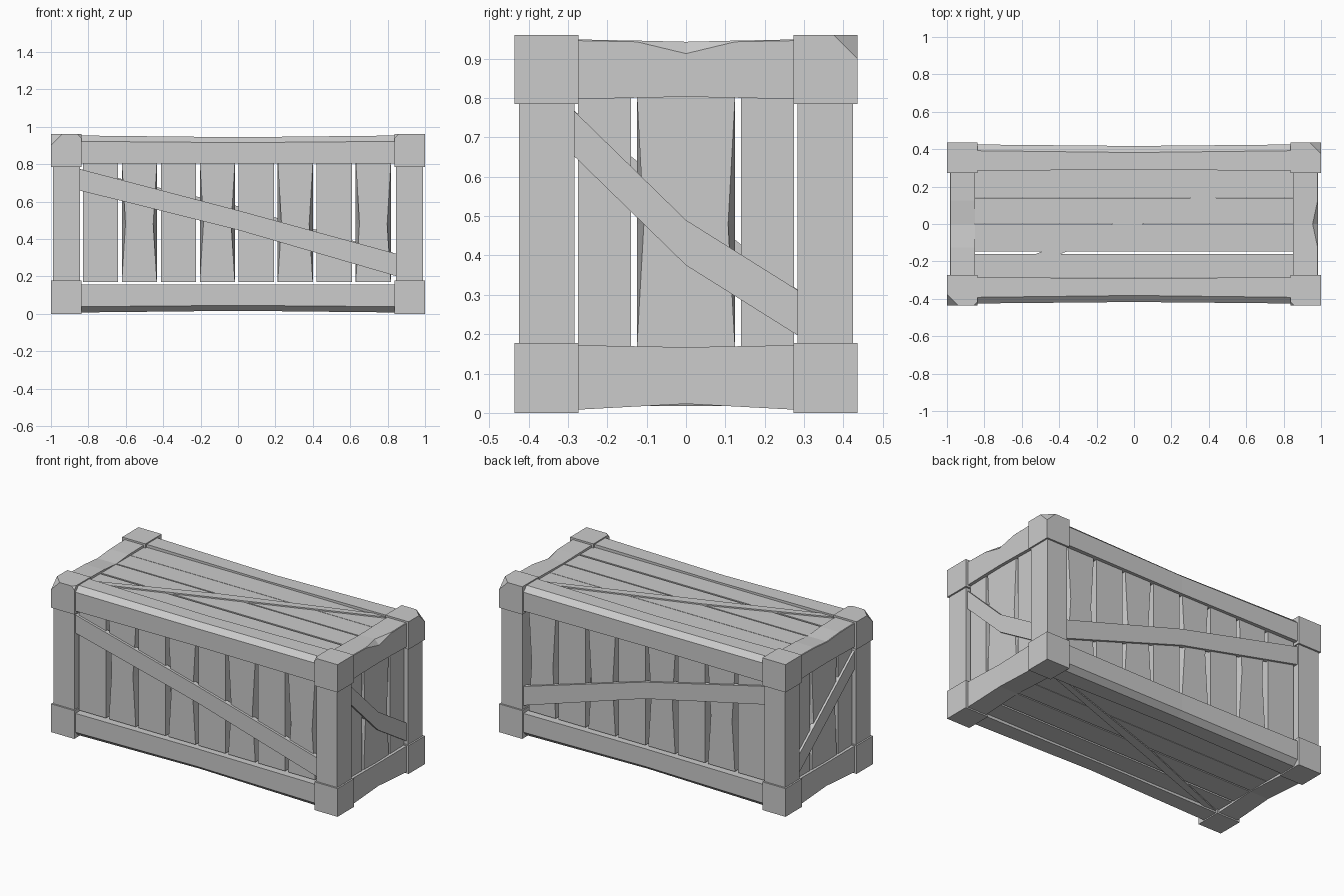
import bpy
import bmesh
from mathutils import Vector

if "Cube" in bpy.data.objects:
    bpy.data.objects.remove(bpy.data.objects["Cube"], do_unlink=True)

# One plain grey material
GREY = (0.6, 0.6, 0.6, 1)
mat = bpy.data.materials.new("weathered grey")
mat.use_nodes = True
mat.diffuse_color = GREY
mat.node_tree.nodes["Principled BSDF"].inputs["Base Color"].default_value = GREY

H = 0.96  # overall height


def finish(name, bm):
    bmesh.ops.recalc_face_normals(bm, faces=bm.faces)
    mesh = bpy.data.meshes.new(name)
    bm.to_mesh(mesh)
    bm.free()
    mesh.materials.append(mat)
    bpy.context.collection.objects.link(bpy.data.objects.new(name, mesh))


def loft(name, sections, place):
    """Skin cross-sections (s, [(u, v), ...]) along s; place maps to xyz."""
    bm = bmesh.new()
    rings = [[bm.verts.new(place(s, u, v)) for u, v in prof] for s, prof in sections]
    n = len(rings[0])
    for a, b in zip(rings, rings[1:]):
        for i in range(n):
            j = (i + 1) % n
            bm.faces.new((a[i], a[j], b[j], b[i]))
    bm.faces.new(rings[0])
    bm.faces.new(rings[-1])
    finish(name, bm)


def rect(u0, u1, v0, v1, pinch=0):
    """Rectangle whose outer (v1) side may be pinched narrower."""
    return [(u0, v0), (u1, v0), (u1 - pinch, v1), (u0 + pinch, v1)]


def box(name, lo, hi, chips=()):
    """Box with corners knocked off; chips are (signs, size)."""
    bm = bmesh.new()
    bmesh.ops.create_cube(bm, size=1)
    lo, hi = Vector(lo), Vector(hi)
    for v in bm.verts:
        v.co = (lo + hi) / 2 + v.co * (hi - lo)
    for signs, size in chips:
        corner = Vector([hi[k] if signs[k] > 0 else lo[k] for k in range(3)])
        normal = Vector(signs)
        point = corner - Vector((signs[0] * size, 0, 0))
        bmesh.ops.bisect_plane(bm, geom=bm.verts[:] + bm.edges[:] + bm.faces[:],
                               plane_co=point, plane_no=normal, clear_outer=True)
        bmesh.ops.holes_fill(bm, edges=[e for e in bm.edges if e.is_boundary])
    finish(name, bm)


def brace(name, length, end0, mid, end1, depth, place):
    """Diagonal board with a bend in the middle."""
    loft(name, [(s, rect(*w, *depth)) for s, w in
                ((-length, end0), (0, mid), (length, end1))], place)


# Corner posts and their end blocks
for sx, side in ((1, "left"), (-1, "right")):
    for sy, face in ((1, "back"), (-1, "front")):
        tag = f"{face}_{side}"

        def span(s, a, b):
            return (a, b) if s > 0 else (-b, -a)

        px, py = span(sx, 0.845, 0.99), span(sy, 0.283, 0.425)
        box("post_" + tag, (px[0], py[0], 0.17), (px[1], py[1], 0.8))
        bx, by = span(sx, 0.838, 1.0), span(sy, 0.273, 0.436)
        box("lower_block_" + tag, (bx[0], by[0], 0), (bx[1], by[1], 0.178))
        chips = [((sx, sy, 1), 0.06)] if sx == sy else []
        if sy < 0:
            chips.append(((-sx, sy, 1), 0.02))
        box("upper_block_" + tag, (bx[0], by[0], 0.785), (bx[1], by[1], H), chips)

# Long rails, slats and braces on front and back
for sy, face in ((-1, "front"), (1, "back")):
    def wall(s, u, v, f=sy):
        return (s, f * u, v)

    def wall_low(s, u, v, f=sy):
        return (s, f * u, H - v)

    end = [(0.285, 0.803), (0.425, 0.803), (0.425, 0.922), (0.392, 0.953), (0.285, 0.953)]
    mid = [(0.29, 0.803), (0.417, 0.803), (0.417, 0.915), (0.382, 0.944), (0.29, 0.944)]
    rail = [(-0.85, end), (0, mid), (0.85, end)]
    loft(f"upper_rail_{face}", rail, wall)
    loft(f"lower_rail_{face}", rail, wall_low)

    def upright(s, u, v, f=sy):
        return (u, f * v, s)

    for i in range(8):
        x = -0.83 + 0.2085 * i
        plain = rect(x, x + 0.188, 0.345, 0.4)
        bent = rect(x, x + 0.188, 0.345, 0.4, 0.02 * (i % 2))
        loft(f"{face}_slat_{i + 1}", [(0.17, plain), (0.48, bent), (0.81, plain)], upright)

    def diagonal(s, u, v, f=sy):
        return (s, f * v, u)

    bow = 0.03 if sy > 0 else 0.008
    brace(f"{face}_brace", 0.85, (0.66, 0.775), (0.44 + bow, 0.545 + bow),
          (0.2, 0.32), (0.385, 0.415), diagonal)

# Short rails, slats and braces on both ends
for sx, side in ((1, "left"), (-1, "right")):
    def end_wall(s, u, v, f=sx):
        return (f * u, s, v)

    def rail_profile(low, top, chip):
        return [(0.85, low), (0.985, low), (0.985, top - chip),
                (0.985 - chip, top), (0.85, top)]

    # The left end has a chipped upper edge, the other just sags
    dip, chip = (0.943, 0.03) if sx > 0 else (0.935, 0.003)
    plain = rail_profile(0.797, 0.949, 0.003)
    near = rail_profile(0.801, 0.946, 0.003)
    worn = rail_profile(0.803, dip, chip)
    loft(f"upper_rail_{side}", [(-0.28, plain), (-0.125, near), (0, worn),
                                (0.125, near), (0.28, plain)], end_wall)
    flat = rect(0.85, 0.985, 0.008, 0.172)
    arch = rect(0.85, 0.98, 0.023, 0.167)
    loft(f"lower_rail_{side}", [(-0.28, flat), (0, arch), (0.28, flat)], end_wall)

    def end_upright(s, u, v, f=sx):
        return (f * v, u, s)

    for i, (y0, y1) in enumerate(((-0.275, -0.14), (-0.125, 0.125), (0.14, 0.275))):
        plain = rect(y0, y1, 0.91, 0.965)
        bent = rect(y0, y1, 0.91, 0.965, 0.018 * (i % 2))
        loft(f"{side}_slat_{i + 1}", [(0.16, plain), (0.48, bent), (0.81, plain)], end_upright)

    def end_diagonal(s, u, v, f=sx):
        return (f * v, s, u)

    bow = -0.05 if sx > 0 else 0
    brace(f"{side}_brace", 0.287, (0.655, 0.77), (0.425 + bow, 0.54 + bow),
          (0.195, 0.31), (0.95, 0.979), end_diagonal)

# Lid and floor planks with a diagonal batten on each
for label, flip in (("lid", False), ("floor", True)):
    def deck(s, u, v, f=flip):
        return (s, u, H - v if f else v)

    planks = ((-0.287, -0.16), (-0.148, -0.004), (0.004, 0.14), (0.143, 0.29))
    for i, (y0, y1) in enumerate(planks):
        board = rect(y0, y1, 0.88, 0.934)
        loft(f"{label}_plank_{i + 1}", [(-0.852, board), (0.852, board)], deck)

    def batten(s, u, v, f=flip):
        return (u, s, H - v if f else v)

    brace(f"{label}_batten", 0.287, (-0.845, -0.745), (-0.12, 0.05),
          (0.745, 0.845), (0.915, 0.942), batten)
